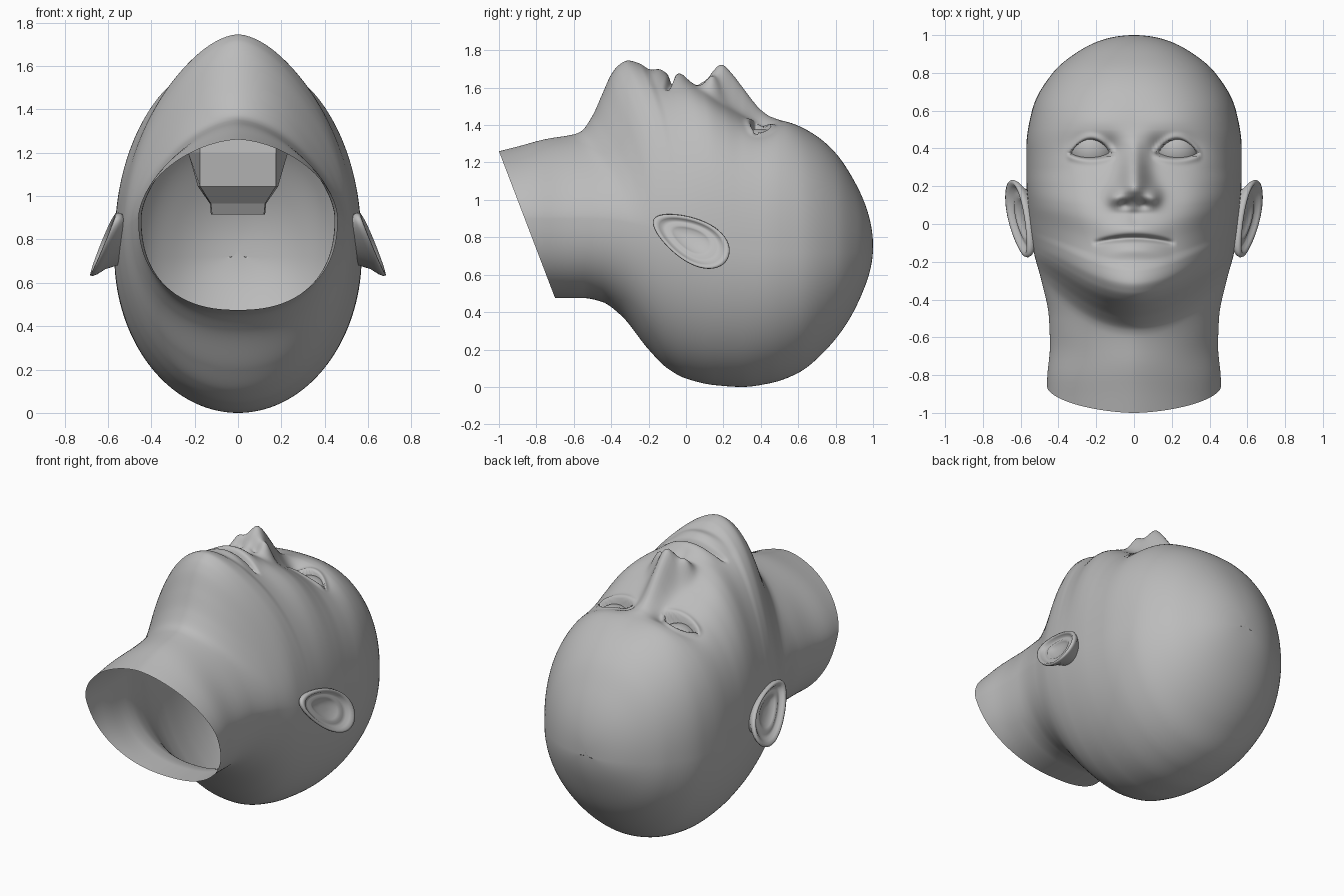
import bpy, bmesh, math

if "Cube" in bpy.data.objects:
    bpy.data.objects.remove(bpy.data.objects["Cube"])

skin = bpy.data.materials.new("plain_grey")
skin.diffuse_color = (0.5, 0.5, 0.5, 1)
skin.use_nodes = True
skin.node_tree.nodes["Principled BSDF"].inputs["Base Color"].default_value = skin.diffuse_color


def make_object(name, bm, smooth=True):
    bmesh.ops.recalc_face_normals(bm, faces=bm.faces)
    mesh = bpy.data.meshes.new(name)
    bm.to_mesh(mesh)
    bm.free()
    mesh.materials.append(skin)
    for f in mesh.polygons:
        f.use_smooth = smooth
    ob = bpy.data.objects.new(name, mesh)
    bpy.context.collection.objects.link(ob)
    return ob


def loft(bm, rings, cap=False):
    vs = [[bm.verts.new(p) for p in r] for r in rings]
    for a, b in zip(vs, vs[1:]):
        n = len(a)
        for i in range(n):
            bm.faces.new((a[i], a[(i + 1) % n], b[(i + 1) % n], b[i]))
    if cap:
        bm.faces.new(vs[-1])
    return vs


def curve(points):
    """Smooth monotone curve through (y, value) points, rounded off at the crown."""
    pts = sorted((math.sqrt(1 - y), v) for y, v in points)
    xs, vs = zip(*pts)
    d = [(vs[i + 1] - vs[i]) / (xs[i + 1] - xs[i]) for i in range(len(xs) - 1)]
    m = [d[0]] + [2 * a * b / (a + b) if a * b > 0 else 0 for a, b in zip(d, d[1:])] + [d[-1]]

    def f(y):
        s = min(max(math.sqrt(max(0, 1 - y)), xs[0]), xs[-1])
        i = 0
        while i < len(d) - 1 and s > xs[i + 1]:
            i += 1
        h = xs[i + 1] - xs[i]
        t = (s - xs[i]) / h
        return ((1 + 2 * t) * (1 - t) ** 2 * vs[i] + t * (1 - t) ** 2 * h * m[i]
                + t * t * (3 - 2 * t) * vs[i + 1] + t * t * (t - 1) * h * m[i + 1])
    return f


def step(a, b, v):
    t = min(max((v - a) / (b - a), 0), 1)
    return t * t * (3 - 2 * t)


def bump(x, y, cx, cy, sx, sy):
    return math.exp(-((x - cx) / sx) ** 2 - ((y - cy) / sy) ** 2)


# Head profiles along the body axis: face line, back line, half width, mid height, roundness
face = curve([(-1.1, 1.235), (-1, 1.26), (-.9, 1.285), (-.75, 1.325), (-.6, 1.35), (-.56, 1.367),
              (-.5, 1.45), (-.45, 1.56), (-.4, 1.67), (-.36, 1.72), (-.31, 1.745), (-.25, 1.73),
              (-.19, 1.69), (-.1, 1.655), (0, 1.635), (.08, 1.6), (.2, 1.52), (.3, 1.465), (.4, 1.44),
              (.5, 1.425), (.6, 1.395), (.7, 1.34), (.8, 1.25), (.9, 1.1), (.96, .97), (1, .75)])
back = curve([(-1.1, .47), (-.7, .475), (-.55, .475), (-.45, .455), (-.35, .385), (-.2, .2), (-.1, .1),
              (0, .045), (.15, .01), (.3, 0), (.45, .02), (.6, .075), (.75, .2), (.85, .325),
              (.95, .52), (1, .75)])
width = curve([(-1.1, .46), (-.83, .46), (-.65, .445), (-.5, .45), (-.3, .49), (-.15, .53), (0, .553),
               (.25, .57), (.4, .57), (.6, .54), (.8, .43), (.91, .3), (.98, .15), (1, 0)])
nose = curve([(-1, 0), (.05, 0), (.08, .025), (.115, .07), (.15, .14), (.18, .187), (.2, .2), (.25, .18),
              (.3, .14), (.35, .09), (.4, .045), (.46, .012), (.52, 0), (1, 0)])
nose_width = curve([(-1, .1), (.1, .1), (.2, .08), (.3, .065), (.42, .055), (1, .055)])


def mid(y):
    return .9 - .18 * step(-.5, .4, y)


def power(y):
    return 1.68 + .77 * step(-.35, .35, y) - .35 * step(.45, .95, y) + .07 * step(-.6, -.4, y)


def features(x, y):
    """Raised and sunken facial details on the upper surface."""
    x = abs(x)
    z = nose(y) * math.exp(-(x / nose_width(y)) ** 2)
    z += .06 * bump(x, y, .1, .14, .04, .045)                   # nostril wings
    z -= .025 * bump(x, y, .05, .1, .025, .02)                  # nostrils
    z -= .045 * bump(x, y, .2, .4, .13, .075)                   # eye sockets
    z -= .02 * bump(x, y, .12, .4, .04, .06)
    z += .01 * bump(x, y, .22, .55, .16, .08)                   # brows
    z += .012 * bump(x, y, .33, .17, .12, .13)                  # cheeks
    # Lips and the line between them
    side = max(0, 1 - (x / .21) ** 2) ** 1.5
    line = -.075 - .025 * min(1, x / .2) ** 2
    z += side * (.03 * math.exp(-((y - line + .06) / .045) ** 2)
                 + .033 * math.exp(-((y - line - .045) / .045) ** 2))
    z -= side ** .35 * .05 * math.exp(-((y - line) / .014) ** 2)
    z -= .008 * bump(x, y, 0, .03, .025, .035)
    # Almond eye openings with raised lids
    t = 1 - ((x - .228) / .115) ** 2
    if t > -.4:
        gap = abs(y - .37 - .028 * t) - .05 * t
        z -= .055 * step(.006, -.012, gap) * step(0, .15, t)
        z += .016 * math.exp(-((gap - .012) / .02) ** 2) * step(-.4, .2, t)
    return z


def section(y, n=240):
    pts = []
    w, zc, zb = width(y), mid(y), back(y)
    low = 2.35 - .35 * step(-.6, 0, y)
    for i in range(n):
        a = 2 * math.pi * i / n
        c, s = math.cos(a), math.sin(a)
        x = w * c
        if s >= 0:
            # The jaw line sweeps back towards the ears
            yy = y - 1.15 * x * x * step(.3, -.4, y) * step(-.85, -.6, y)
            p = power(yy)
            z = zc + (face(yy) - zc) * max(0, 1 - abs(c) ** p) ** (1 / p)
            z += features(x, y) * step(0, .4, s) if -.35 < y < .85 else 0
        else:
            z = zc - (zc - zb) * max(0, 1 - abs(c) ** low) ** (1 / low)
        pts.append((x, y, z))
    return pts


# Head and open neck in one shell, trimmed by a slanted plane
ys = [-1.08 + .04 * i for i in range(12)]
ys += [-.6 + .007 * i for i in range(158)]
ys += [1 - .495 * (1 - i / 45) ** 2 for i in range(1, 45)]
bm = bmesh.new()
rings = loft(bm, [section(y) for y in ys])
crown = bm.verts.new((0, 1, .75))
last = rings[-1]
for i in range(len(last)):
    bm.faces.new((last[i], last[(i + 1) % len(last)], crown))
bmesh.ops.bisect_plane(bm, geom=bm.verts[:] + bm.edges[:] + bm.faces[:], plane_co=(0, -1, 1.26),
                       plane_no=(0, -.785, -.3), clear_outer=True)
make_object("head", bm)

for sx, side in ((1, "right"), (-1, "left")):
    # Eyeballs, only the visible front cap
    bm = bmesh.new()
    bmesh.ops.create_uvsphere(bm, u_segments=40, v_segments=40, radius=.13)
    bmesh.ops.translate(bm, verts=bm.verts, vec=(sx * .222, .395, 1.25))
    bmesh.ops.delete(bm, geom=[v for v in bm.verts if v.co.z < 1.295], context="VERTS")
    make_object(side + "_eyeball", bm)

    # Ears: egg-shaped rings from the root, over the rim and into the bowl
    bm = bmesh.new()
    rings = []
    for r, dx in ((.62, None), (.8, -.05), (.95, -.022), (1, -.004), (.98, .008), (.91, .01), (.83, 0),
                  (.76, -.015), (.66, -.018), (.56, -.012), (.47, -.02), (.36, -.03), (.12, -.034)):
        ring = []
        for i in range(48):
            a = 2 * math.pi * i / 48
            u = r * math.cos(a)
            v = r * math.sin(a) * (1 + .25 * math.cos(a))
            x = .52 if dx is None else .61 + .05 * u - .035 * v + dx
            u, v = .225 * u, .115 * v
            ring.append((sx * x, .025 + .88 * u + .47 * v, .79 - .47 * u + .88 * v))
        rings.append(ring)
    loft(bm, rings, cap=True)
    make_object(side + "_ear", bm)

# Faceted mouth cavity inside the head
bm = bmesh.new()
bag = []
for z, wf, wb, y0, y1 in ((1.58, .12, .17, -.11, -.06), (1.45, .17, .22, -.24, .02), (1.2, .175, .23, -.26, .1),
                          (1.045, .175, .185, -.24, .12), (.965, .125, .13, -.16, .12), (.915, .12, .125, -.13, .1)):
    ym = (y0 + y1) / 2
    bag.append([(-wf, y0, z), (wf, y0, z), (wb, ym, z), (wf, y1, z), (-wf, y1, z), (-wb, ym, z)])
loft(bm, bag, cap=True)
make_object("mouth_cavity", bm, smooth=False)
